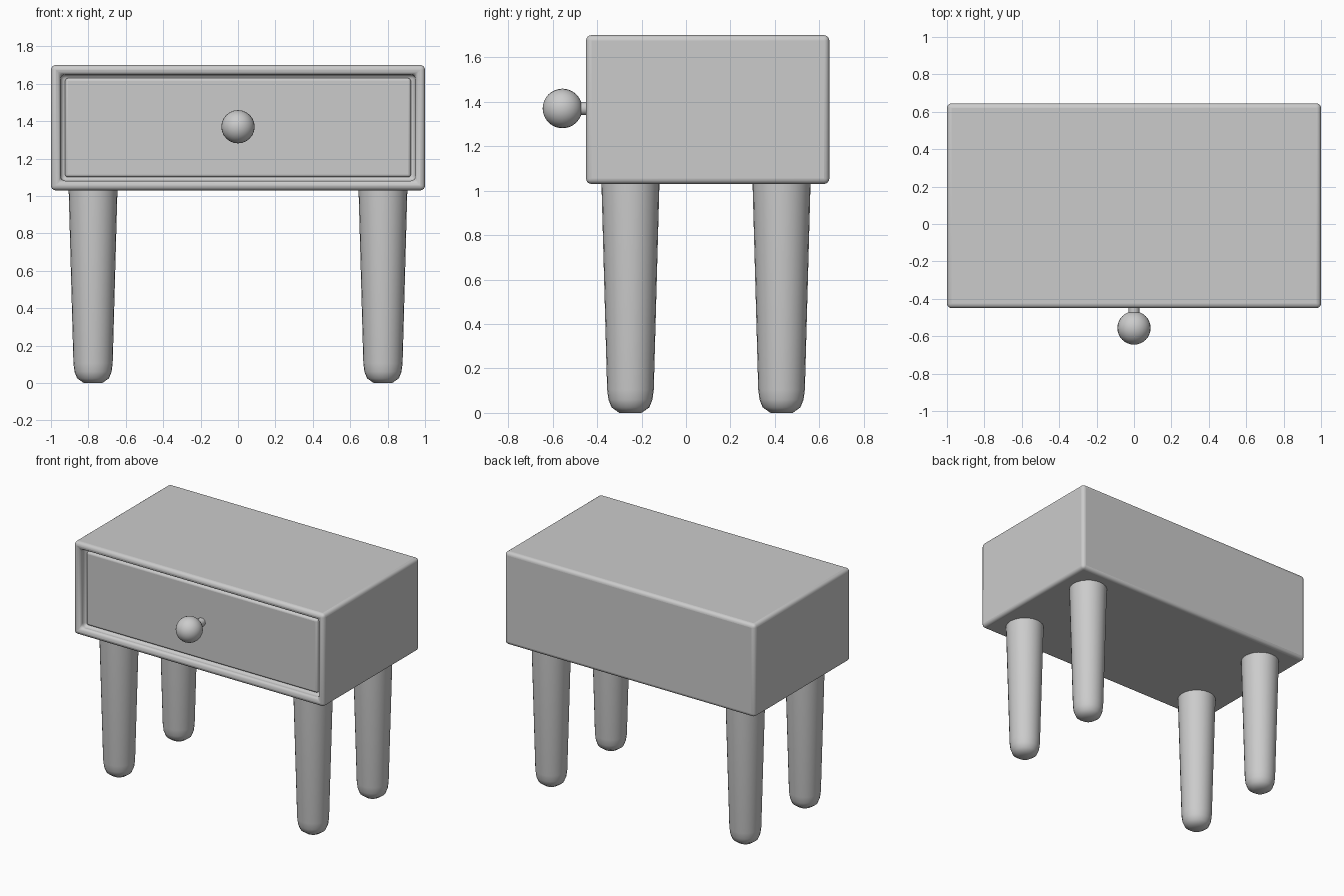
import bpy, bmesh, math
from mathutils import Matrix, Vector

cube = bpy.data.objects.get("Cube")
if cube:
    bpy.data.objects.remove(cube, do_unlink=True)

grey = bpy.data.materials.new("plain_grey")
grey.use_nodes = True
COLOUR = (0.6, 0.6, 0.6, 1)
grey.diffuse_color = COLOUR
grey.node_tree.nodes["Principled BSDF"].inputs["Base Color"].default_value = COLOUR


def make_object(name, bm, bevel=0):
    """Turn a bmesh into a smooth-shaded object, with optional rounded edges."""
    bmesh.ops.recalc_face_normals(bm, faces=bm.faces)
    mesh = bpy.data.meshes.new(name)
    bm.to_mesh(mesh)
    bm.free()
    mesh.materials.append(grey)
    obj = bpy.data.objects.new(name, mesh)
    bpy.context.collection.objects.link(obj)
    if bevel:
        mod = obj.modifiers.new("rounded_edges", "BEVEL")
        mod.width = bevel
        mod.segments = 4
    bpy.ops.object.select_all(action="DESELECT")
    obj.select_set(True)
    bpy.context.view_layer.objects.active = obj
    bpy.ops.object.shade_smooth_by_angle(angle=math.radians(40))
    return obj


def box(size, centre):
    bm = bmesh.new()
    bmesh.ops.create_cube(bm, size=1)
    bmesh.ops.scale(bm, vec=size, verts=bm.verts)
    bmesh.ops.translate(bm, vec=centre, verts=bm.verts)
    return bm


def lathe(name, profile, place, steps):
    """Spin (radius, height) points about z, then put the result in place."""
    bm = bmesh.new()
    verts = [bm.verts.new((r, 0, z)) for r, z in profile]
    edges = [bm.edges.new(pair) for pair in zip(verts, verts[1:])]
    bmesh.ops.spin(bm, geom=verts + edges, axis=(0, 0, 1), cent=(0, 0, 0),
                   angle=math.tau, steps=steps)
    bmesh.ops.remove_doubles(bm, verts=bm.verts, dist=0.0001)
    bmesh.ops.transform(bm, matrix=place, verts=bm.verts)
    return make_object(name, bm)


# Cabinet with a recess in its front
bm = box((2, 1.095, 0.67), (0, 0.0975, 1.365))
front = min(bm.faces, key=lambda f: f.calc_center_median().y)
bmesh.ops.inset_region(bm, faces=[front], thickness=0.072)
recess = bmesh.ops.extrude_face_region(bm, geom=[front])
bmesh.ops.delete(bm, geom=[front], context="FACES")
moved = [g for g in recess["geom"] if isinstance(g, bmesh.types.BMVert)]
bmesh.ops.translate(bm, vec=(0, 0.06, 0), verts=moved)
make_object("cabinet", bm, 0.025)

# Drawer front sitting in the recess
make_object("drawer_front", box((1.848, 0.08, 0.53), (0, -0.375, 1.365)), 0.015)

# Knob on a short stem, pointing forward
forward = Matrix.Rotation(math.radians(90), 4, "X")
lathe("knob_stem", [(0.03, 0.38), (0.03, 0.5)],
      Matrix.Translation((0, 0, 1.37)) @ forward, 16)
bm = bmesh.new()
bmesh.ops.create_uvsphere(bm, u_segments=24, v_segments=16, radius=0.089,
                          matrix=Matrix.Translation((0, -0.556, 1.37)) @ forward)
make_object("knob", bm)

# Four tapered legs with rounded feet
leg_profile = [(0, 0), (0.05, 0), (0.085, 0.025), (0.099, 0.06),
               (0.105, 0.105), (0.131, 1.05), (0, 1.05)]
for side, x in (("right", -0.775), ("left", 0.775)):
    for end, y in (("front", -0.25), ("back", 0.43)):
        lathe(f"{end}_{side}_leg", leg_profile, Matrix.Translation((x, y, 0)), 24)
